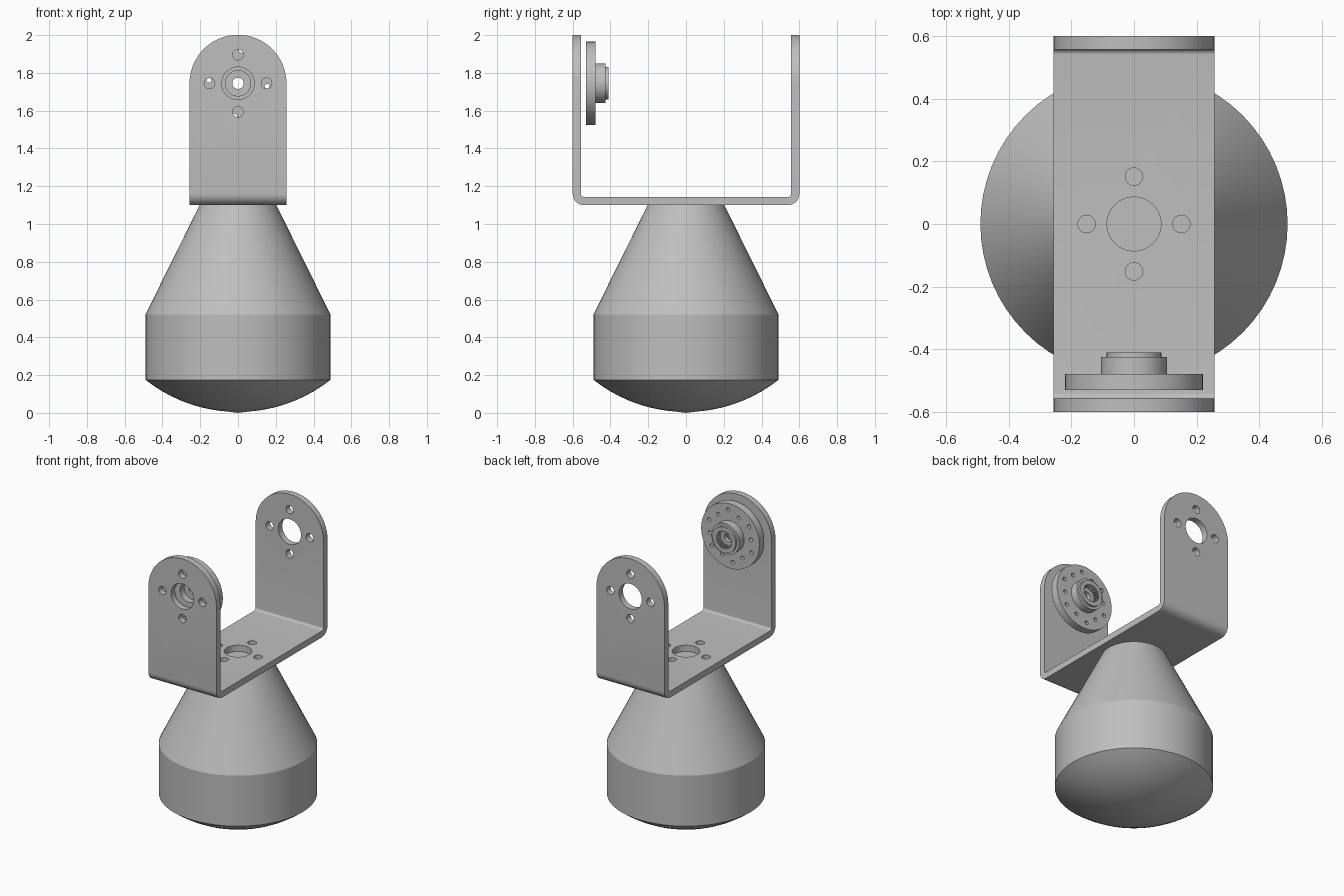
import bpy, bmesh, math
from mathutils import Matrix, Vector

if "Cube" in bpy.data.objects:
    bpy.data.objects.remove(bpy.data.objects["Cube"])

gray = bpy.data.materials.new("light gray")
gray.diffuse_color = (0.52, 0.52, 0.52, 1)
gray.use_nodes = True
gray.node_tree.nodes["Principled BSDF"].inputs["Base Color"].default_value = gray.diffuse_color
TO_Y = Matrix.Rotation(-math.pi / 2, 4, 'X')   # turns the z axis into +y
AXIS_Z = 1.745                                 # height of the pivot axis


def finish(name, bm, matrix=Matrix()):
    bmesh.ops.recalc_face_normals(bm, faces=bm.faces)
    bm.transform(matrix)
    mesh = bpy.data.meshes.new(name)
    bm.to_mesh(mesh)
    bm.free()
    mesh.materials.append(gray)
    ob = bpy.data.objects.new(name, mesh)
    bpy.context.collection.objects.link(ob)
    return ob


def smooth(ob, angle=30):
    bpy.ops.object.select_all(action='DESELECT')
    ob.select_set(True)
    bpy.context.view_layer.objects.active = ob
    bpy.ops.object.shade_smooth_by_angle(angle=math.radians(angle))


def lathe(name, profile, segs, closed, matrix=Matrix(), toothed=()):
    """Spin (radius, height) points about z; toothed points alternate in radius."""
    bm = bmesh.new()
    rings = []
    for i, (r, h) in enumerate(profile):
        if r == 0:
            rings.append([bm.verts.new((0, 0, h))] * segs)
            continue
        ring = []
        for k in range(segs):
            a = 2 * math.pi * k / segs
            rr = r * (0.87 if i in toothed and k % 4 > 1 else 1)
            ring.append(bm.verts.new((rr * math.cos(a), rr * math.sin(a), h)))
        rings.append(ring)
    n = len(rings)
    for i in range(n if closed else n - 1):
        a, b = rings[i], rings[(i + 1) % n]
        for k in range(segs):
            j = (k + 1) % segs
            bm.faces.new(list(dict.fromkeys((a[k], a[j], b[j], b[k]))))
    return finish(name, bm, matrix)


def prism(name, points, vector):
    bm = bmesh.new()
    face = bm.faces.new([bm.verts.new(p) for p in points])
    new = bmesh.ops.extrude_face_region(bm, geom=[face])['geom']
    bmesh.ops.translate(bm, vec=vector, verts=[v for v in new if isinstance(v, bmesh.types.BMVert)])
    return finish(name, bm)


def holes(specs, depth, matrix):
    """One cutter mesh with a cylinder per (x, y, radius)."""
    bm = bmesh.new()
    for x, y, r in specs:
        bmesh.ops.create_cone(bm, cap_ends=True, segments=48 if r > 0.05 else 24, radius1=r,
                              radius2=r, depth=depth, matrix=Matrix.Translation((x, y, 0)))
    return finish("cutter", bm, matrix)


def boolean(ob, cutter, operation='DIFFERENCE'):
    mod = ob.modifiers.new("cut", 'BOOLEAN')
    mod.operation, mod.solver, mod.object = operation, 'EXACT', cutter
    bpy.context.view_layer.objects.active = ob
    bpy.ops.object.modifier_apply(modifier=mod.name)
    bpy.data.objects.remove(cutter)


def arc(cx, cy, r, a0, a1, n):
    return [(cx + r * math.cos(math.radians(a0 + (a1 - a0) * i / n)),
             cy + r * math.sin(math.radians(a0 + (a1 - a0) * i / n))) for i in range(n + 1)]


# Body: domed bottom, straight drum, cone narrowing to the bracket
dome = [(0.79 * math.sin(t), 0.005 + 0.79 * (1 - math.cos(t)))
        for t in (math.asin(0.49 / 0.79) * i / 10 for i in range(11))]
dome[0] = (0, 0.0)
body = lathe("body", dome + [(0.49, 0.52), (0.203, 1.10), (0, 1.10)], 64, False)
smooth(body, 25)

# Bracket: bent U strip, rounded at both tips
W, T = 0.257, 0.043
right = arc(0.54, 1.16, 0.06, -90, 0, 8) + [(0.6, 2.1), (0.6 - T, 2.1)] \
    + arc(0.54, 1.16, 0.06 - T, 0, -90, 8)
outer, inner = right[:10], right[10:]
loop = outer + inner + [(-y, z) for y, z in reversed(inner)] + [(-y, z) for y, z in reversed(outer)]
bracket = prism("bracket", [(-W, y, z) for y, z in loop], Vector((2 * W, 0, 0)))
# the outline is a touch narrower than the strip so no faces coincide
w = W - 0.0005
outline = [(-w, 1.0), (w, 1.0)] + arc(0, AXIS_Z, w, 0, 180, 32)
boolean(bracket, prism("cutter", [(x, -0.7, z) for x, z in outline], Vector((0, 1.4, 0))), 'INTERSECT')

# Bolt pattern through both arms and the floor
pattern = [(0, 0, 0.086)] + [(0.151 * math.cos(a), 0.151 * math.sin(a), 0.028)
                             for a in (0, math.pi / 2, math.pi, 1.5 * math.pi)]
for y in (-0.58, 0.58):
    boolean(bracket, holes(pattern, 0.09, Matrix.Translation((0, y, AXIS_Z)) @ TO_Y))
boolean(bracket, holes(pattern, 0.1, Matrix.Translation((0, 0, 1.12))))
smooth(bracket)

# Horn: flanged disc with stepped hub and splined bore
on_axis = Matrix.Translation((0, 0, AXIS_Z)) @ TO_Y
horn = lathe("horn_disc", [(0.067, -0.53), (0.22, -0.53), (0.22, -0.478), (0.105, -0.478),
                           (0.105, -0.425), (0.087, -0.425), (0.087, -0.41), (0.062, -0.41),
                           (0.062, -0.455), (0.03, -0.455), (0.03, -0.485), (0.067, -0.485)],
             96, True, on_axis, toothed=(7, 8))
ring = [((0.155 + 0.02 * (i % 2)) * math.cos(a), (0.155 + 0.02 * (i % 2)) * math.sin(a), 0.013)
        for i, a in ((i, math.radians(30 * i + 6)) for i in range(12))]
boolean(horn, holes(ring, 0.1, Matrix.Translation((0, -0.505, AXIS_Z)) @ TO_Y))
smooth(horn)
